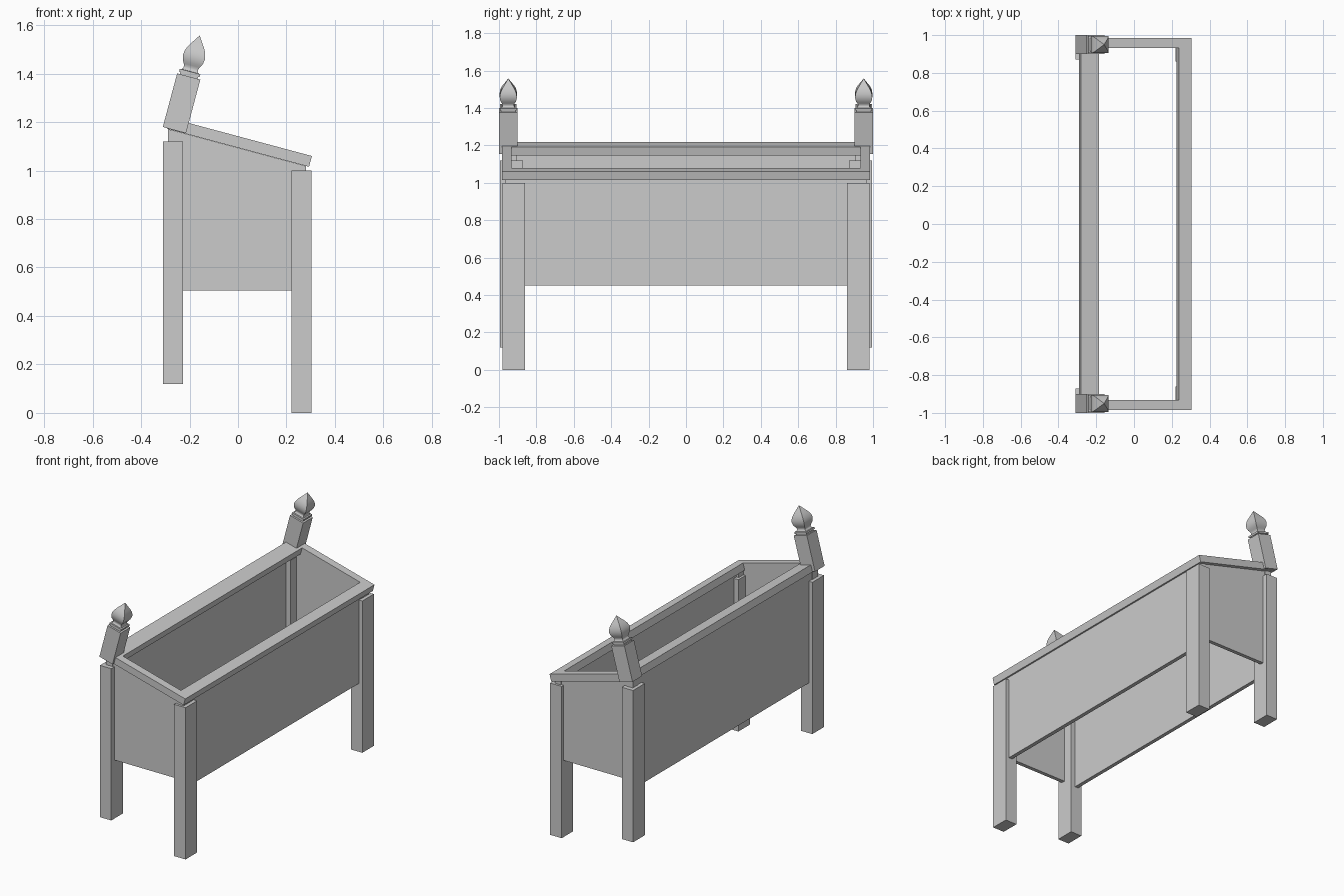
import bpy, bmesh, math
from mathutils import Matrix, Vector

if "Cube" in bpy.data.objects:
    bpy.data.objects.remove(bpy.data.objects["Cube"])

TILT = math.radians(15)


def make(name, verts, faces, matrix=None):
    me = bpy.data.meshes.new(name)
    me.from_pydata(verts, [], faces)
    bm = bmesh.new()
    bm.from_mesh(me)
    bmesh.ops.recalc_face_normals(bm, faces=bm.faces)
    bm.to_mesh(me)
    bm.free()
    ob = bpy.data.objects.new(name, me)
    bpy.context.collection.objects.link(ob)
    if matrix:
        ob.matrix_world = matrix
    return ob


def prism(name, outline, axis, lo, hi, matrix=None):
    """Extrude an outline: (x, z) along y, or (x, y) along z."""
    def put(p, h):
        return (p[0], h, p[1]) if axis == 'y' else (p[0], p[1], h)
    n = len(outline)
    verts = [put(p, lo) for p in outline] + [put(p, hi) for p in outline]
    faces = [list(range(n)), list(range(n, 2 * n))]
    faces += [[i, (i + 1) % n, n + (i + 1) % n, n + i] for i in range(n)]
    return make(name, verts, faces, matrix)


def box(name, x0, x1, y0, y1, z0, z1):
    return prism(name, [(x0, y0), (x1, y0), (x1, y1), (x0, y1)], 'z', z0, z1)


def under(x):
    """Height of the underside of the sloping top frame."""
    return 1.015 + math.tan(TILT) * (0.293 - x)


# Long panels, their tops cut to the slope
for name, x0, x1 in (("front_panel", 0.253, 0.279), ("back_panel", -0.285, -0.26)):
    prism(name, [(x0, 0.45), (x1, 0.45), (x1, under(x1)), (x0, under(x0))],
          'y', -0.935, 0.935)

for s, side in ((-1, "left"), (1, "right")):
    # Legs and the narrower necks joining them to the frame
    def ys(a, b):
        return sorted((s * a, s * b))
    box("front_leg_" + side, 0.22, 0.304, *ys(0.86, 0.98), 0, 1.0)
    box("back_leg_" + side, -0.31, -0.228, *ys(0.872, 0.994), 0.12, 1.12)
    for name, x0, x1, y0, y1, z in (("front_neck_", 0.236, 0.281, 0.885, 0.965, 0.99),
                                    ("back_neck_", -0.288, -0.24, 0.905, 0.965, 1.11)):
        prism(name + side, [(x0, z), (x1, z), (x1, under(x1)), (x0, under(x0))],
              'y', *ys(y0, y1))
    # End panels
    x0, x1 = -0.265, 0.26
    prism("end_panel_" + side, [(x0, 0.505), (x1, 0.505), (x1, under(x1)), (x0, under(x0))],
          'y', *ys(0.935, 0.96))

# Sloping top frame of four mitred rails
slope = Matrix.Translation((0.305, 0, 1.06)) @ Matrix.Rotation(TILT, 4, 'Y')
L, W = 0.606, 0.985
outer = [(-L, -W), (0, -W), (0, W), (-L, W)]
inner = [(-L + 0.098, -0.933), (-0.07, -0.933), (-0.07, 0.933), (-L + 0.098, 0.933)]
for i, name in enumerate(("left_rail", "front_rail", "right_rail", "back_rail")):
    j = (i + 1) % 4
    prism(name, [outer[i], outer[j], inner[j], inner[i]], 'z', -0.046, 0, slope)

# Tilted corner posts with square onion finials: (half width, height)
profile = [(0.038, 0.226), (0.038, 0.238), (0.044, 0.238), (0.044, 0.25),
           (0.036, 0.251), (0.031, 0.258), (0.030, 0.266), (0.034, 0.276),
           (0.040, 0.286), (0.044, 0.298), (0.046, 0.312), (0.044, 0.328),
           (0.038, 0.345), (0.029, 0.361), (0.018, 0.377), (0.009, 0.391)]
for s, side in ((-1, "left"), (1, "right")):
    base = Matrix.Translation((-0.2625, s * 0.95, 1.167)) @ Matrix.Rotation(TILT, 4, 'Y')
    h = 0.0495
    prism("post_block_" + side, [(-h, -0.05), (h, -0.05), (h, 0.05), (-h, 0.05)],
          'z', 0, 0.229, base)
    verts, faces = [], [[3, 2, 1, 0]]
    for r, z in profile:
        verts += [(-r, -r, z), (r, -r, z), (r, r, z), (-r, r, z)]
    for k in range(len(profile) - 1):
        for i in range(4):
            a, b = 4 * k + i, 4 * k + (i + 1) % 4
            faces.append([a, b, b + 4, a + 4])
    tip = len(verts)
    verts.append((0, 0, 0.404))
    faces += [[tip - 4 + i, tip - 4 + (i + 1) % 4, tip] for i in range(4)]
    ob = make("finial_" + side, verts, faces, base)
    bpy.ops.object.select_all(action='DESELECT')
    ob.select_set(True)
    bpy.context.view_layer.objects.active = ob
    bpy.ops.object.shade_smooth_by_angle(angle=math.radians(40))
